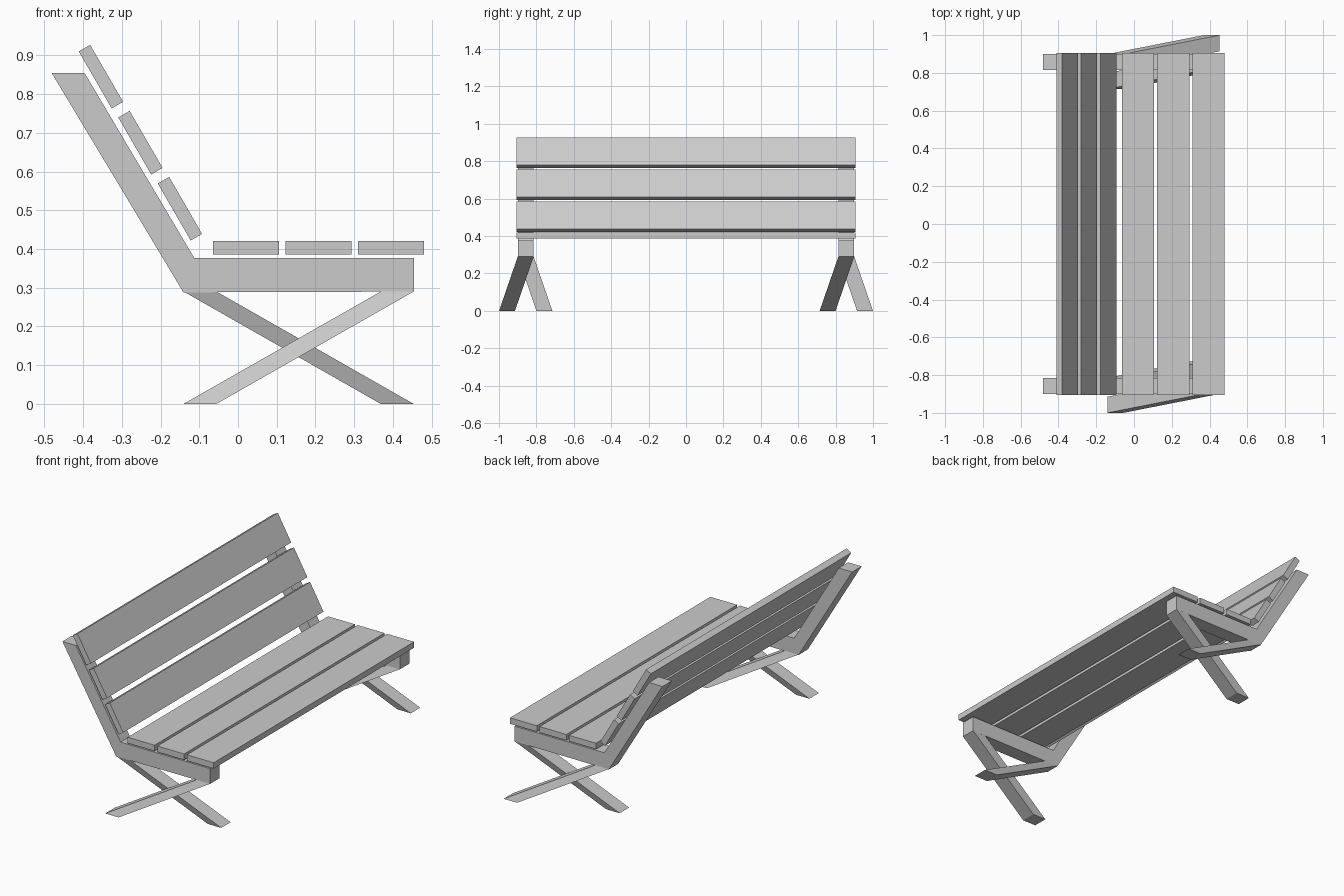
import bpy
import bmesh
from mathutils import Matrix, Vector
from math import radians

if "Cube" in bpy.data.objects:
    bpy.data.objects.remove(bpy.data.objects["Cube"])

SIDE_Y = 0.857      # centre of each side frame
HALF = 0.0425       # half width of the frame timber


def loft(name, ring_a, ring_b):
    """Solid joining two matching closed outlines."""
    bm = bmesh.new()
    a = [bm.verts.new(p) for p in ring_a]
    b = [bm.verts.new(p) for p in ring_b]
    bm.faces.new(a)
    bm.faces.new(b[::-1])
    n = len(a)
    for i in range(n):
        j = (i + 1) % n
        bm.faces.new((a[i], b[i], b[j], a[j]))
    bmesh.ops.recalc_face_normals(bm, faces=bm.faces)
    return finish(name, bm)


def finish(name, bm):
    mesh = bpy.data.meshes.new(name)
    bm.to_mesh(mesh)
    bm.free()
    obj = bpy.data.objects.new(name, mesh)
    bpy.context.collection.objects.link(obj)
    return obj


def slat(name, x, z, size_x, size_z, lean=0.0):
    bm = bmesh.new()
    bmesh.ops.create_cube(bm, size=1.0)
    bmesh.ops.scale(bm, vec=(size_x, 1.81, size_z), verts=bm.verts)
    bm.transform(Matrix.Rotation(lean, 4, 'Y'))
    obj = finish(name, bm)
    obj.location = (x, 0, z)


def leg(name, top, bottom):
    """Slanted leg with level cuts at both ends."""
    corners = [(-HALF, -HALF), (HALF, -HALF), (HALF, HALF), (-HALF, HALF)]
    rings = [[Vector(c) + Vector((dx, dy, 0)) for dx, dy in corners]
             for c in (top, bottom)]
    loft(name, *rings)


# Side frames and their crossed, splayed legs (same at both ends)
profile = [(-0.481, 0.854), (-0.396, 0.854), (-0.113, 0.377),
           (0.454, 0.377), (0.454, 0.29), (-0.141, 0.288)]
for side, y in (("left", -SIDE_Y), ("right", SIDE_Y)):
    loft("side_frame_" + side,
         [(px, y - HALF, pz) for px, pz in profile],
         [(px, y + HALF, pz) for px, pz in profile])
    leg("leg_front_to_back_" + side, (0.411, y, 0.29), (-0.098, y - 0.1, 0))
    leg("leg_back_to_front_" + side, (-0.098, y, 0.29), (0.411, y + 0.1, 0))

# Seat slats
for i in range(3):
    slat(f"seat_slat_{i + 1}", 0.021 + 0.187 * i, 0.403, 0.17, 0.034)

# Backrest slats
for i in range(3):
    slat(f"back_slat_{i + 1}", -0.15 - 0.102 * i, 0.504 + 0.1705 * i,
         0.034, 0.17, radians(-30))
